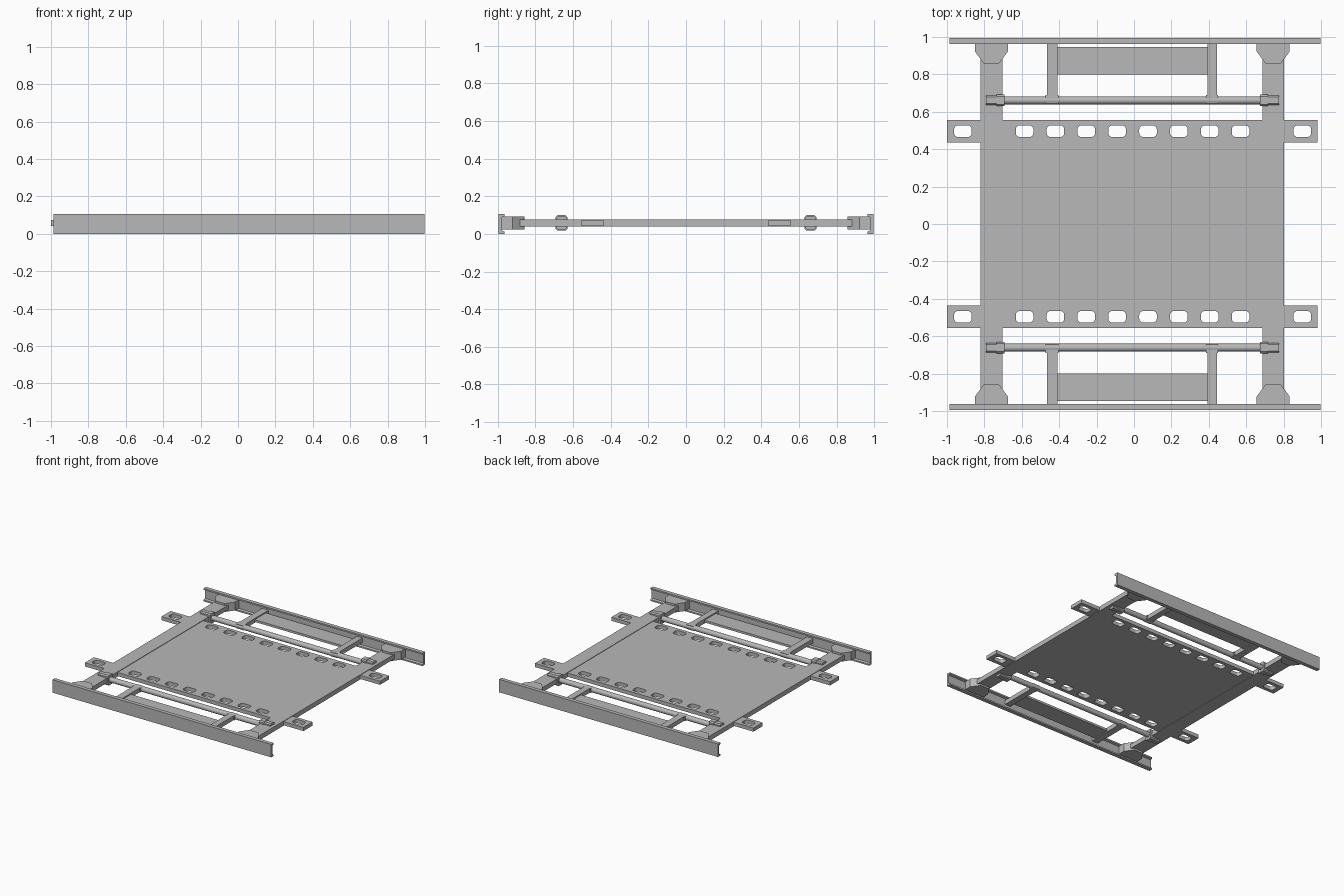
import bpy, bmesh, math
from mathutils import Matrix

cube = bpy.data.objects.get("Cube")
if cube:
    bpy.data.objects.remove(cube, do_unlink=True)

steel = bpy.data.materials.new("grey steel")
steel.use_nodes = True
GREY = (0.48, 0.48, 0.48, 1)
steel.diffuse_color = GREY
steel.node_tree.nodes["Principled BSDF"].inputs["Base Color"].default_value = GREY

MID = 0.058  # height of the frame's centre plane


def add(name, bm):
    bmesh.ops.recalc_face_normals(bm, faces=bm.faces[:])
    mesh = bpy.data.meshes.new(name)
    bm.to_mesh(mesh)
    bm.free()
    mesh.materials.append(steel)
    obj = bpy.data.objects.new(name, mesh)
    bpy.context.collection.objects.link(obj)
    return obj


def box(name, x0, x1, y0, y1, z0, z1, bevel=0):
    y0, y1 = sorted((y0, y1))
    bm = bmesh.new()
    place = Matrix.Translation(((x0 + x1) / 2, (y0 + y1) / 2, (z0 + z1) / 2))
    size = Matrix.Diagonal((x1 - x0, y1 - y0, z1 - z0, 1))
    bmesh.ops.create_cube(bm, size=1, matrix=place @ size)
    if bevel:
        edges = [e for e in bm.edges
                 if abs(e.verts[0].co.x - e.verts[1].co.x) > 0.001]
        bmesh.ops.bevel(bm, geom=edges, offset=bevel, segments=1, affect='EDGES')
    return add(name, bm)


def prism(name, points, direction):
    """Extrude a flat outline along a direction."""
    bm = bmesh.new()
    face = bm.faces.new([bm.verts.new(p) for p in points])
    out = bmesh.ops.extrude_face_region(bm, geom=[face])
    verts = [v for v in out["geom"] if isinstance(v, bmesh.types.BMVert)]
    bmesh.ops.translate(bm, verts=verts, vec=direction)
    return add(name, bm)


def slot(cx, cy, w=0.094, h=0.062, r=0.021):
    """Rounded rectangular outline."""
    pts = []
    for i, (sx, sy) in enumerate(((1, 1), (-1, 1), (-1, -1), (1, -1))):
        for k in range(5):
            a = math.radians(90 * i + 22.5 * k)
            pts.append((cx + sx * (w / 2 - r) + r * math.cos(a),
                        cy + sy * (h / 2 - r) + r * math.sin(a)))
    return pts


# Deck with four lugs and two rows of slots, cut from one plate
L, R, A, B = -0.75, 0.74, 0.555, 0.437
outline = [(-1, -A), (0.982, -A), (0.982, -B), (R, -B), (R, B), (0.982, B),
           (0.982, A), (-1, A), (-1, B), (L, B), (L, -B), (-1, -B)]
holes = [slot(-0.915 + 0.165 * i, y) for y in (-0.496, 0.496) for i in range(12)]
curve = bpy.data.curves.new("deck_outline", 'CURVE')
curve.dimensions = '2D'
curve.fill_mode = 'BOTH'
curve.extrude = 0.015
for pts in [outline] + holes:
    spline = curve.splines.new('POLY')
    spline.points.add(len(pts) - 1)
    for p, (x, y) in zip(spline.points, pts):
        p.co = (x, y, 0, 1)
    spline.use_cyclic_u = True
helper = bpy.data.objects.new("deck_helper", curve)
bpy.context.collection.objects.link(helper)
bpy.context.view_layer.update()
mesh = bpy.data.meshes.new_from_object(
    helper.evaluated_get(bpy.context.evaluated_depsgraph_get()))
bpy.data.objects.remove(helper, do_unlink=True)
mesh.name = "slotted_deck"
mesh.materials.clear()
mesh.materials.append(steel)
for poly in mesh.polygons:
    poly.use_smooth = False
deck = bpy.data.objects.new("slotted_deck", mesh)
deck.location.z = MID
bpy.context.collection.objects.link(deck)

# Side beams
BEAMS = {"right": (-0.821, -0.704), "left": (0.686, 0.802)}
for side, (x0, x1) in BEAMS.items():
    box(side + "_side_beam", x0, x1, -0.975, 0.975, 0.039, 0.077)

for end, s in (("front", -1), ("back", 1)):
    # Channel-section end rail, open towards the deck
    section = [(0.995, 0), (0.995, 0.106), (0.963, 0.106), (0.963, 0.094),
               (0.979, 0.088), (0.979, 0.018), (0.963, 0.012), (0.963, 0)]
    prism(end + "_rail", [(-0.986, s * y, z) for y, z in section], (1.984, 0, 0))

    # Tapered brackets joining beams to rail
    for side, (x0, x1) in BEAMS.items():
        c = (x0 + x1) / 2
        half = [(0.088, 0.98), (0.088, 0.922), (0.04, 0.857)]
        pts = half + [(-w, y) for w, y in reversed(half)]
        prism(f"{end}_{side}_bracket", [(c + w, s * y, 0.024) for w, y in pts],
              (0, 0, 0.069))

    # Round cross bar
    bm = bmesh.new()
    bmesh.ops.create_cone(
        bm, cap_ends=True, segments=24, radius1=0.021, radius2=0.021, depth=1.45,
        matrix=Matrix.Translation((-0.008, s * 0.661, MID))
        @ Matrix.Rotation(math.pi / 2, 4, 'Y'))
    bar = add(end + "_cross_bar", bm)
    bpy.ops.object.select_all(action='DESELECT')
    bar.select_set(True)
    bpy.context.view_layer.objects.active = bar
    bpy.ops.object.shade_smooth_by_angle()

    # Clamps and collars holding the bar ends
    for side, block, collar in (("right", (-0.79, -0.715), (-0.735, -0.692)),
                                ("left", (0.7, 0.775), (0.674, 0.717))):
        for part, (x0, x1), w, h in (("clamp", block, 0.026, 0.037),
                                     ("collar", collar, 0.031, 0.041)):
            box(f"{end}_{side}_{part}", x0, x1, s * 0.661 - w, s * 0.661 + w,
                MID - h, MID + h, bevel=0.009)

    # Struts from rail to bar, with a plate between them
    for side, x0, x1 in (("right", -0.466, -0.409), ("left", 0.392, 0.443)):
        box(f"{end}_{side}_strut", x0, x1, s * 0.67, s * 0.98, 0.04, 0.076)
        box(f"{end}_{side}_strut_foot", x0 - 0.006, x1 + 0.006,
            s * 0.645, s * 0.69, 0.04, 0.076)
    box(end + "_step_plate", -0.42, 0.4, s * 0.8, s * 0.946, 0.048, 0.066)
